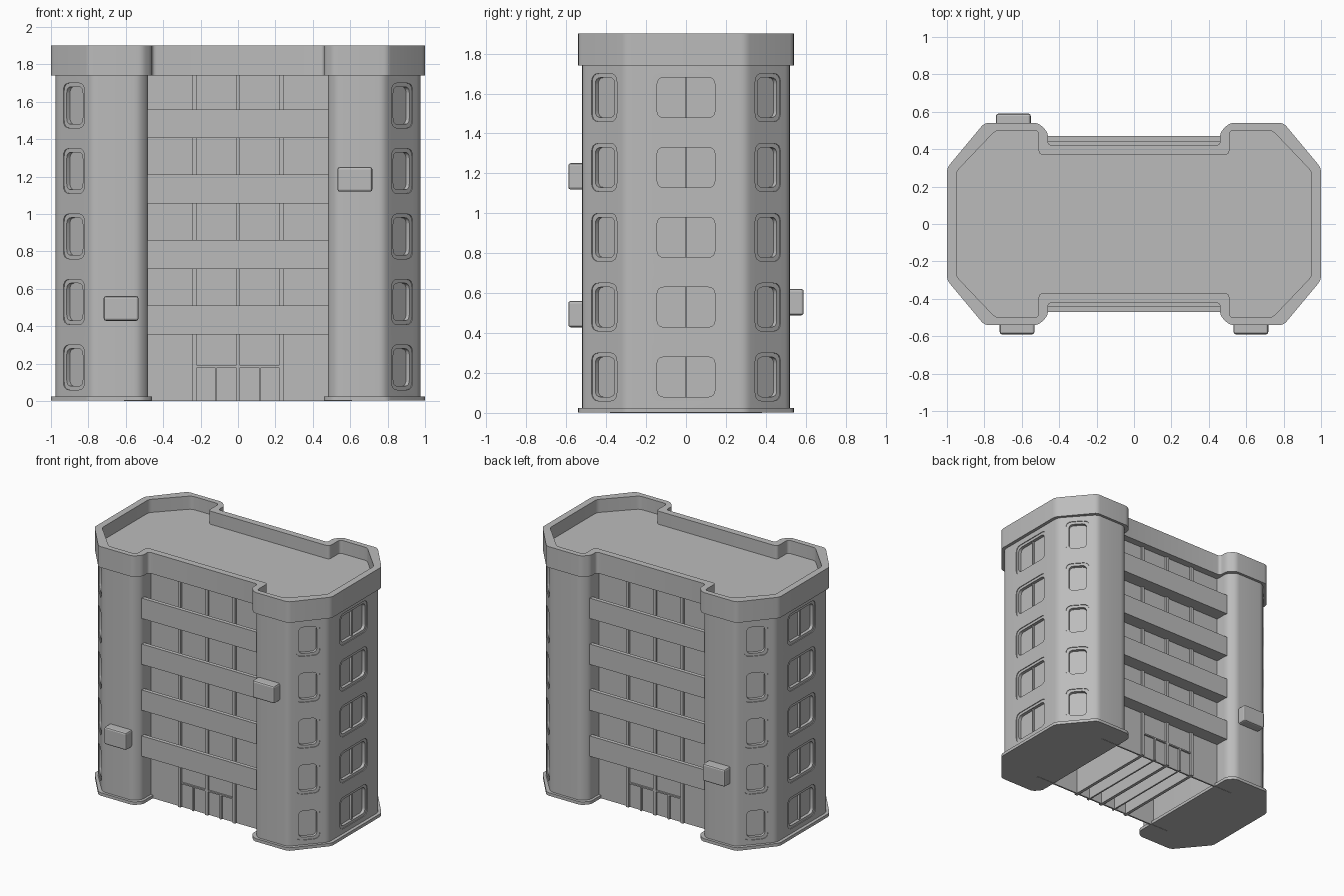
import bpy, bmesh, math
from mathutils import Vector

cube = bpy.data.objects.get("Cube")
if cube:
    bpy.data.objects.remove(cube, do_unlink=True)

concrete = bpy.data.materials.new("grey_concrete")
concrete.use_nodes = True
GREY = (0.5, 0.5, 0.5, 1)
concrete.diffuse_color = GREY
concrete.node_tree.nodes["Principled BSDF"].inputs["Base Color"].default_value = GREY

UP = Vector((0, 0, 1))


def finish(name, bm, mirror=(False, False)):
    bmesh.ops.recalc_face_normals(bm, faces=bm.faces)
    mesh = bpy.data.meshes.new(name)
    bm.to_mesh(mesh)
    bm.free()
    mesh.materials.append(concrete)
    ob = bpy.data.objects.new(name, mesh)
    bpy.context.collection.objects.link(ob)
    if any(mirror):
        mod = ob.modifiers.new("Mirror", 'MIRROR')
        mod.use_axis = (mirror[0], mirror[1], False)
        mod.use_mirror_merge = False
    return ob


def activate(ob):
    bpy.ops.object.select_all(action='DESELECT')
    ob.select_set(True)
    bpy.context.view_layer.objects.active = ob


def smooth(ob):
    activate(ob)
    bpy.ops.object.shade_smooth_by_angle(angle=math.radians(30))


def rounded(points, r, n=4):
    """Round every corner of a closed 2D outline."""
    pts = [Vector(p) for p in points]
    out = []
    for i, p in enumerate(pts):
        a = p + (pts[i - 1] - p).normalized() * r
        b = p + (pts[(i + 1) % len(pts)] - p).normalized() * r
        for k in range(n + 1):
            t = k / n
            out.append(a * (1 - t) ** 2 + p * 2 * t * (1 - t) + b * t * t)
    return out


def skin(bm, loops, close=False, caps=True):
    """Bridge successive loops of 3D points, capping or closing the ends."""
    rings = [[bm.verts.new(p) for p in loop] for loop in loops]
    pairs = list(zip(rings, rings[1:]))
    if close:
        pairs.append((rings[-1], rings[0]))
    for lo, hi in pairs:
        for i in range(len(lo)):
            j = (i + 1) % len(lo)
            bm.faces.new((lo[i], lo[j], hi[j], hi[i]))
    if caps and not close:
        bm.faces.new(rings[0])
        bm.faces.new(rings[-1])


def at(loop, z):
    return [Vector((p.x, p.y, z)) for p in loop]


def box(bm, x0, x1, y0, y1, z0, z1):
    corners = [Vector(c) for c in ((x0, y0), (x1, y0), (x1, y1), (x0, y1))]
    skin(bm, [at(corners, z0), at(corners, z1)])


def wing_outline(quarter):
    return [(x, -y) for x, y in quarter[::-1]] + quarter


# Wings: tall chamfered blocks
SIDE_X, HALF_Y = 0.975, 0.52
quarter = [(SIDE_X, 0.3), (0.78, HALF_Y), (0.53, HALF_Y), (0.48, 0.47)]
bm = bmesh.new()
body = rounded(wing_outline(quarter), 0.03)
skin(bm, [at(body, 0.01), at(body, 1.76)])
wings = finish("wings", bm)

# Plinth under each wing
cap_quarter = [(1, 0.3), (0.8, 0.54), (0.51, 0.54), (0.46, 0.49)]
bm = bmesh.new()
base = rounded(wing_outline(cap_quarter), 0.025)
skin(bm, [at(base, 0.002), at(base, 0.025)])
smooth(finish("plinths", bm, (True, False)))

# Windows: recesses cut in the wings, each with a rounded frame
edge = Vector((0.78 - SIDE_X, HALF_Y - 0.3, 0)).normalized()
slant = Vector((edge.y, -edge.x, 0))
mid = Vector(((SIDE_X + 0.78) / 2, (HALF_Y + 0.3) / 2, 0))
flip = Vector((1, -1, 1))
placements = [
    (Vector((SIDE_X, 0, 0)), Vector((1, 0, 0)), 0.33, True),
    (mid, slant, 0.17, False),
    (mid * flip, slant * flip, 0.17, False),
]
HEIGHT, FRAME, DEPTH = 0.24, 0.02, 0.03
cut_bm, frame_bm = bmesh.new(), bmesh.new()
for floor in range(5):
    for spot, normal, width, split in placements:
        centre = spot + UP * (0.18 + 0.35 * floor)
        across = UP.cross(normal)

        def pane(w, h, r, d):
            flat = [(-w / 2, -h / 2), (w / 2, -h / 2), (w / 2, h / 2), (-w / 2, h / 2)]
            return [centre + across * p.x + UP * p.y + normal * d
                    for p in rounded(flat, r)]

        outer = (width, HEIGHT, 0.045)
        inner = (width - 2 * FRAME, HEIGHT - 2 * FRAME, 0.035)
        skin(cut_bm, [pane(*outer, -DEPTH), pane(*outer, 0.03)])
        skin(frame_bm, [pane(*outer, -DEPTH), pane(*outer, -0.006),
                        pane(*inner, -0.006), pane(*inner, -DEPTH)], close=True)
        if split:
            bar = (0.012, HEIGHT - 2 * FRAME, 0.001)
            skin(frame_bm, [pane(*bar, -DEPTH), pane(*bar, -0.015)])

cutter = finish("window_cutter", cut_bm)
cutter.hide_render = True
activate(wings)
cut = wings.modifiers.new("Windows", 'BOOLEAN')
cut.operation = 'DIFFERENCE'
cut.solver = 'EXACT'
cut.object = cutter
bpy.ops.object.modifier_apply(modifier=cut.name)
bpy.data.objects.remove(cutter, do_unlink=True)
wings.modifiers.new("Mirror", 'MIRROR').use_mirror_merge = False
smooth(wings)
smooth(finish("window_frames", frame_bm, (True, False)))


# Roof with raised parapet
def full_outline(q):
    half = q + [(-x, y) for x, y in q[::-1]]
    return rounded(half + [(-x, -y) for x, y in half], 0.025)


rim = full_outline(cap_quarter + [(0.46, 0.42)])
inside = full_outline([(0.95, 0.28), (0.74, 0.5), (0.51, 0.5), (0.51, 0.44), (0.51, 0.37)])
bm = bmesh.new()
skin(bm, [at(rim, 1.74), at(rim, 1.9), at(inside, 1.9), at(inside, 1.8)])
smooth(finish("roof_parapet", bm))

# Recessed walls between the wings
WALL = 0.365
bm = bmesh.new()
box(bm, -0.61, 0.61, WALL - 0.012, WALL, 0, 1.75)
finish("recessed_walls", bm, (False, True))

# Mullions run through the building, with the entrance frame below
bm = bmesh.new()
FACE = WALL + 0.015
for x in (-0.23, 0, 0.23):
    box(bm, x - 0.012, x + 0.012, -FACE, FACE, 0, 1.75)
for x in (-0.117, 0.117):
    box(bm, x - 0.006, x + 0.006, -FACE, FACE, 0, 0.185)
finish("mullions", bm)
bm = bmesh.new()
box(bm, -0.23, 0.23, WALL - 0.01, FACE - 0.002, 0.18, 0.19)
finish("door_transoms", bm, (False, True))

# Balconies: floor slab and solid railing
bm = bmesh.new()
for level in range(4):
    z = 0.355 + 0.35 * level
    box(bm, -0.485, 0.485, 0.44, 0.47, z, z + 0.155)
    box(bm, -0.485, 0.485, WALL - 0.005, 0.445, z, z + 0.02)
finish("balconies", bm, (False, True))

# Air conditioners
bm = bmesh.new()
for x, z, side in ((-0.625, 0.495, -1), (0.625, 1.185, -1), (-0.645, 0.555, 1)):
    box(bm, x - 0.093, x + 0.093, side * 0.51, side * 0.59, z - 0.066, z + 0.066)
units = finish("air_conditioners", bm)
bevel = units.modifiers.new("Bevel", 'BEVEL')
bevel.width = 0.012
bevel.segments = 2
